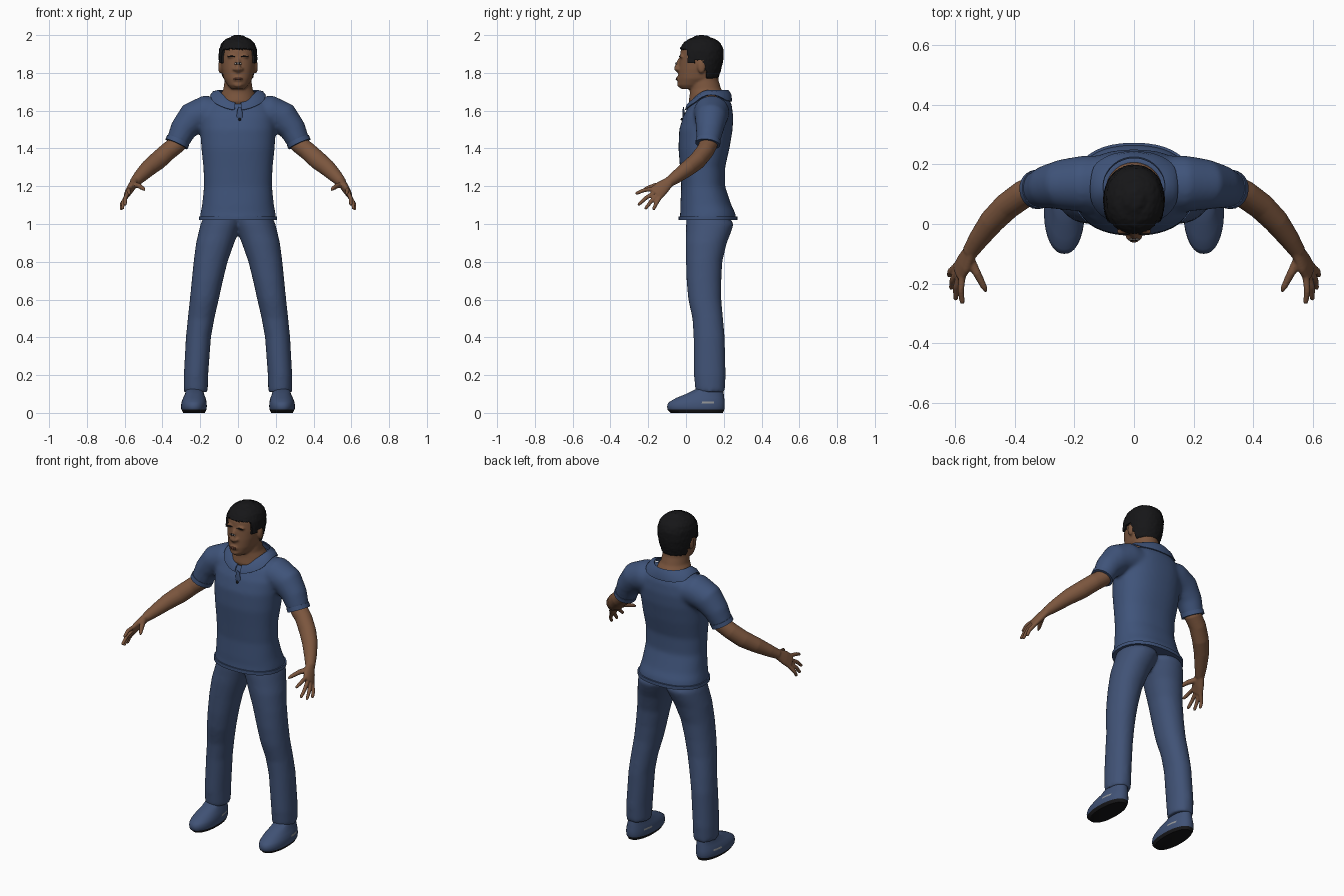
import bpy, bmesh, random
from math import sin, cos, pi, radians
from mathutils import Vector, Matrix
from mathutils.bvhtree import BVHTree

random.seed(4)
cube = bpy.data.objects.get("Cube")
if cube:
    bpy.data.objects.remove(cube)


def material(name, *rgb):
    m = bpy.data.materials.new(name)
    m.use_nodes = True
    m.diffuse_color = (*rgb, 1)
    m.node_tree.nodes["Principled BSDF"].inputs["Base Color"].default_value = (*rgb, 1)
    return m


BLUE = material("shirt blue", .05, .088, .195)
NAVY = material("trouser blue", .052, .085, .18)
SKIN = material("brown skin", .2, .093, .048)
LIP = material("lip brown", .13, .05, .032)
BLACK = material("black", .008, .008, .009)
WHITE = material("eye grey", .36, .33, .31)
GREY = material("shoe trim grey", .28, .29, .3)


def bridge(bm, rings, caps=True):
    """Skin a list of closed point loops."""
    loops = [[bm.verts.new(p) for p in r] for r in rings]
    n = len(loops[0])
    for a, b in zip(loops, loops[1:]):
        for i in range(n):
            j = (i + 1) % n
            bm.faces.new((a[i], a[j], b[j], b[i]))
    if caps:
        bm.faces.new(loops[0])
        bm.faces.new(loops[-1])


def power(v, p):
    return (abs(v) ** (2 / p)) * (1 if v >= 0 else -1)


def stack(bm, rows, p=2.3, n=40, grow=0):
    """Horizontal rounded sections, each z, left x, right x, front y, back y."""
    rings = []
    for z, x0, x1, y0, y1 in rows:
        x, y, rx, ry = (x0 + x1) / 2, (y0 + y1) / 2, (x1 - x0) / 2 + grow, (y1 - y0) / 2 + grow
        rings.append([(x + rx * power(cos(2 * pi * i / n), p),
                       y + ry * power(sin(2 * pi * i / n), p), z) for i in range(n)])
    bridge(bm, rings)


def centred(rows):
    return [(z, -r, r, a, b) for z, r, a, b in rows]


def tube(bm, pts, ref=(0, 1, 0), n=20):
    """Sections x, y, z, radius along ref, radius across it, square to the path."""
    ref, rings = Vector(ref), []
    pos = [Vector(p[:3]) for p in pts]
    for i, p in enumerate(pts):
        t = (pos[min(i + 1, len(pos) - 1)] - pos[max(i - 1, 0)]).normalized()
        u = (ref - t * ref.dot(t)).normalized()
        v = t.cross(u)
        rings.append([pos[i] + u * p[3] * cos(2 * pi * k / n) + v * p[4] * sin(2 * pi * k / n)
                      for k in range(n)])
    bridge(bm, rings)


def ball(bm, at, size):
    bmesh.ops.create_uvsphere(bm, u_segments=16, v_segments=10, radius=1,
                              matrix=Matrix.Translation(at) @ Matrix.Diagonal((*size, 1)))


def mirror(bm):
    bmesh.ops.recalc_face_normals(bm, faces=bm.faces)
    copy = bmesh.ops.duplicate(bm, geom=bm.verts[:] + bm.edges[:] + bm.faces[:])["geom"]
    for v in (g for g in copy if isinstance(g, bmesh.types.BMVert)):
        v.co.x *= -1
    bmesh.ops.reverse_faces(bm, faces=[g for g in copy if isinstance(g, bmesh.types.BMFace)])


def make(name, bm, mats, voxel=0, smooth=0, thick=0):
    """Turn a bmesh into an object, fusing and smoothing its pieces when asked."""
    if not thick:
        bmesh.ops.recalc_face_normals(bm, faces=bm.faces)
    me = bpy.data.meshes.new(name)
    bm.to_mesh(me)
    bm.free()
    ob = bpy.data.objects.new(name, me)
    bpy.context.collection.objects.link(ob)
    if voxel:
        mod = ob.modifiers.new("fuse", 'REMESH')
        mod.mode, mod.voxel_size = 'VOXEL', voxel
    if smooth:
        mod = ob.modifiers.new("relax", 'SMOOTH')
        mod.factor, mod.iterations = .5, smooth
    if thick:
        mod = ob.modifiers.new("thickness", 'SOLIDIFY')
        mod.thickness, mod.offset = thick, -1
    bpy.context.view_layer.update()
    done = bpy.data.meshes.new_from_object(ob.evaluated_get(bpy.context.evaluated_depsgraph_get()))
    ob.modifiers.clear()
    ob.data = done
    done.materials.clear()
    for m in mats:
        done.materials.append(m)
    bpy.ops.object.select_all(action='DESELECT')
    ob.select_set(True)
    bpy.context.view_layer.objects.active = ob
    bpy.ops.object.shade_smooth_by_angle(angle=radians(55))
    return ob


def surface(ob):
    bm = bmesh.new()
    bm.from_mesh(ob.data)
    return BVHTree.FromBMesh(bm)


def stick(name, tree, guess, size, mat, both=False):
    """Press a small rounded piece onto a surface."""
    bm = bmesh.new()
    ball(bm, tree.find_nearest(Vector(guess))[0], size)
    if both:
        mirror(bm)
    return make(name, bm, [mat])


# Shirt body and sleeves
bm = bmesh.new()
body = centred([(1.02, .203, -.035, .268), (1.06, .198, -.03, .26), (1.1, .19, -.03, .24),
                (1.2, .18, -.025, .207), (1.3, .183, -.032, .207), (1.4, .194, -.04, .23),
                (1.5, .2, -.036, .247), (1.57, .2, -.015, .25), (1.63, .175, .018, .242),
                (1.655, .145, .036, .232), (1.675, .115, .045, .222)])
stack(bm, body)
tube(bm, [(.08, .135, 1.585, .095, .085), (.17, .135, 1.59, .095, .092), (.24, .132, 1.56, .085, .087),
          (.29, .125, 1.5, .073, .071), (.325, .115, 1.425, .061, .059)])
sleeve = bmesh.new()
tube(sleeve, [(.316, .118, 1.445, .066, .064), (.326, .115, 1.423, .066, .064)])
mirror(sleeve)
other = bmesh.new()
tube(other, [(-x, y, z, a, b) for x, y, z, a, b in
             [(.08, .135, 1.585, .095, .085), (.17, .135, 1.59, .095, .092), (.24, .132, 1.56, .085, .087),
              (.29, .125, 1.5, .073, .071), (.325, .115, 1.425, .061, .059)]])
spare = bpy.data.meshes.new("spare")
other.to_mesh(spare)
other.free()
bm.from_mesh(spare)
bpy.data.meshes.remove(spare)
shirt = make("shirt", bm, [BLUE], .011, 7)
make("sleeve_cuffs", sleeve, [BLUE])
bm = bmesh.new()
stack(bm, [(1.02, *body[0][1:]), (1.04, *body[0][1:])], grow=.004)
make("shirt_hem", bm, [BLUE])
cloth = surface(shirt)

# Collar: stands at the neck, folds down onto the shirt, open at the front
bm = bmesh.new()
rows = []
for i in range(45):
    a = radians(7 + 346 * i / 44)
    s, c = sin(a), cos(a)
    front = max(0, c) ** 2
    top = Vector((.104 * s, .125 - .1 * c, 1.71 - .062 * front))
    at, nor, _, _ = cloth.find_nearest(Vector((.15 * s, .125 - .135 * c, 1.655 - .05 * front)))
    low = at + nor * .009
    mid = (top + low) / 2 + Vector((s, -c, 1)) * .006
    rows.append([bm.verts.new(p) for p in (top, mid, low)])
for a, b in zip(rows, rows[1:]):
    for k in range(2):
        bm.faces.new((a[k], a[k + 1], b[k + 1], b[k]))
make("collar", bm, [BLUE], thick=.006)
stick("placket", cloth, (.01, -.06, 1.59), (.016, .006, .05), BLUE)
for z in (1.612, 1.567):
    stick("button", cloth, (.01, -.06, z), (.008, .009, .008), BLACK)

# Trousers
bm = bmesh.new()
stack(bm, [(1.08, -.02, .165, .01, .2), (1.0, -.02, .198, 0, .253), (.95, 0, .21, 0, .236),
           (.9, .02, .222, -.002, .216), (.8, .055, .235, 0, .192), (.7, .08, .245, .003, .187),
           (.6, .102, .255, .012, .187), (.5, .125, .266, .034, .196), (.4, .143, .276, .04, .205),
           (.2, .158, .287, .042, .21), (.11, .16, .287, .05, .206)], p=2.1)
mirror(bm)
make("trousers", bm, [NAVY], .011, 6)

# Shoes: dark sole, small pale trim on the sides
bm = bmesh.new()
stack(bm, [(0, .175, .29, -.08, .195), (.018, .167, .3, -.098, .203), (.035, .165, .302, -.1, .205),
           (.05, .166, .3, -.096, .205), (.06, .167, .298, -.085, .204), (.08, .172, .29, -.05, .202),
           (.1, .18, .28, 0, .2), (.13, .185, .275, .06, .195)], p=2.2)
mirror(bm)
shoes = make("shoes", bm, [NAVY, BLACK, GREY])
for f in shoes.data.polygons:
    c = f.center
    f.material_index = 1 if c.z < .02 else 2 if .05 < c.z < .06 and .08 < c.y < .15 else 0

# Arms with hands
bm = bmesh.new()
tube(bm, [(.29, .125, 1.49, .05, .05), (.325, .118, 1.42, .049, .049), (.37, .1, 1.385, .047, .048),
          (.425, .06, 1.335, .045, .049), (.475, .01, 1.295, .042, .044), (.52, -.05, 1.25, .034, .035),
          (.55, -.095, 1.218, .027, .026)])
across = (.025, .04, -.055)
tube(bm, [(.546, -.088, 1.224, .028, .022), (.568, -.13, 1.19, .041, .021),
          (.588, -.163, 1.158, .043, .016)], across)
first, last = Vector((.576, -.176, 1.187)), Vector((.6, -.138, 1.128))
tips = [(.575, -.268, 1.16), (.598, -.255, 1.1), (.613, -.218, 1.078), (.62, -.175, 1.075)]
for i, tip in enumerate(tips):
    base, tip = first.lerp(last, i / 3), Vector(tip)
    knuckle = base.lerp(tip, .5) + Vector((.005, -.002, .005))
    root = base.lerp(Vector((.568, -.13, 1.19)), .3)
    tube(bm, [(*root, .012, .012), (*knuckle, .011, .011), (*base.lerp(tip, .93), .009, .009),
              (*tip, .005, .005)], across, 12)
tube(bm, [(.555, -.11, 1.208, .018, .018), (.526, -.165, 1.203, .014, .014),
          (.503, -.21, 1.188, .011, .011), (.494, -.227, 1.18, .006, .006)], across, 12)
mirror(bm)
make("arms_and_hands", bm, [SKIN], .005, 3)

# Head, neck, nose and ears
skull = centred([(1.715, .035, -.025, .06), (1.735, .055, -.041, .11), (1.77, .076, -.042, .16),
                 (1.82, .087, -.039, .176), (1.87, .092, -.034, .186), (1.92, .09, -.028, .188),
                 (1.955, .078, -.006, .175), (1.978, .055, .022, .145), (1.987, .03, .05, .115)])
bm = bmesh.new()
stack(bm, skull, p=2.15)
stack(bm, centred([(1.6, .09, .04, .2), (1.65, .1, .014, .21), (1.688, .092, .02, .205),
                   (1.715, .077, .02, .186), (1.76, .071, .02, .172), (1.8, .07, .03, .17)]), p=2)
tube(bm, [(0, -.03, 1.875, .01, .009), (0, -.044, 1.84, .014, .012), (0, -.05, 1.82, .015, .018),
          (0, -.04, 1.808, .01, .014)])
for s in (1, -1):
    ball(bm, (s * .018, -.042, 1.819), (.011, .012, .009))
    ball(bm, (s * .094, .082, 1.833), (.011, .022, .036))
    ball(bm, (s * .034, -.026, 1.888), (.028, .01, .008))
ball(bm, (0, -.04, 1.768), (.026, .012, .014))
ball(bm, (0, -.034, 1.737), (.024, .013, .014))
head = make("head_and_neck", bm, [SKIN], .006, 4)
face = surface(head)

# Face details
stick("eyes", face, (.035, -.08, 1.863), (.014, .004, .006), WHITE, True)
stick("irises", face, (.035, -.08, 1.863), (.006, .006, .006), BLACK, True)
stick("eyebrows", face, (.036, -.08, 1.889), (.021, .004, .004), BLACK, True)
for z in (1.774, 1.764):
    stick("lip", face, (0, -.08, z), (.023, .004, .0045), LIP)


# Hair: a shell over the skull, trimmed at the hairline
def hairline(y):
    if y < .008:
        return 1.928
    if y < .048:
        return 1.85
    return 1.868 if y < .088 else 1.815 if y < .11 else 1.768


bm = bmesh.new()
stack(bm, skull[2:] + [(1.998, -.018, .018, .062, .103)], p=2.15, grow=.01)
cap = make("hair", bm, [BLACK], .008, 3)
bm = bmesh.new()
bm.from_mesh(cap.data)
bpy.data.objects.remove(cap)
gone = [f for f in bm.faces if f.calc_center_median().z < hairline(f.calc_center_median().y)]
bmesh.ops.delete(bm, geom=gone, context='FACES')
for v in bm.verts:
    v.co += v.normal * random.uniform(-.001, .0025)
make("hair", bm, [BLACK], thick=.012)
